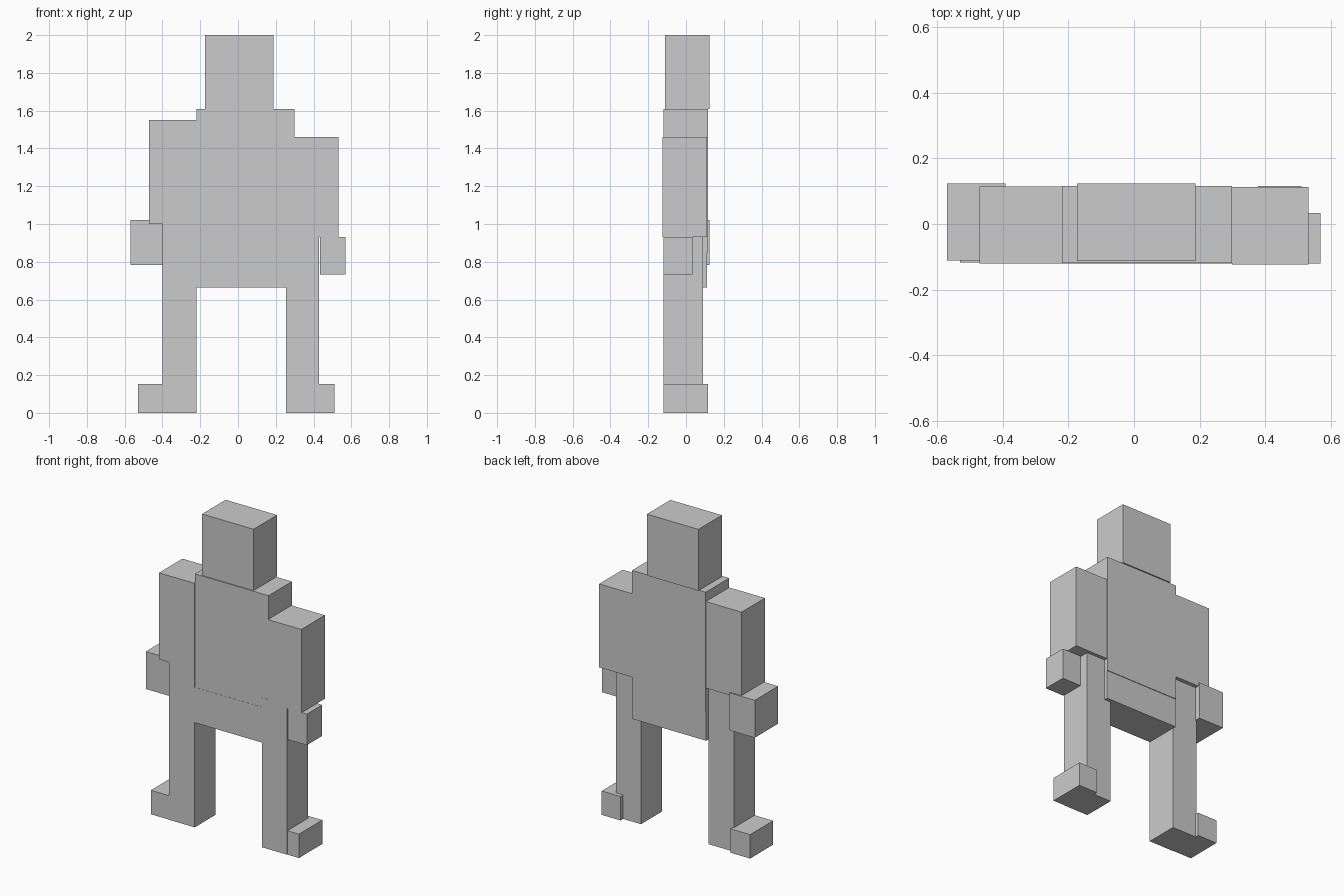
import bpy
import bmesh
from mathutils import Vector

if "Cube" in bpy.data.objects:
    bpy.data.objects.remove(bpy.data.objects["Cube"])


def box(name, x, y, z):
    """Axis-aligned block from (min, max) ranges."""
    bm = bmesh.new()
    bmesh.ops.create_cube(bm, size=1)
    lo, hi = Vector((x[0], y[0], z[0])), Vector((x[1], y[1], z[1]))
    for v in bm.verts:
        v.co = [lo[i] + (v.co[i] + 0.5) * (hi[i] - lo[i]) for i in range(3)]
    mesh = bpy.data.meshes.new(name)
    bm.to_mesh(mesh)
    bm.free()
    bpy.context.collection.objects.link(bpy.data.objects.new(name, mesh))


# Head and body
box("head", (-0.174, 0.188), (-0.112, 0.124), (1.61, 2.0))
box("torso", (-0.22, 0.298), (-0.119, 0.116), (0.85, 1.61))
box("pelvis", (-0.22, 0.298), (-0.12, 0.112), (0.665, 0.89))

# Arms and hands
box("left_arm", (-0.471, -0.22), (-0.12, 0.115), (1.0, 1.55))
box("right_arm", (0.298, 0.532), (-0.124, 0.112), (0.93, 1.46))
box("left_hand", (-0.57, -0.392), (-0.111, 0.124), (0.782, 1.02))
box("right_hand", (0.434, 0.568), (-0.12, 0.034), (0.733, 0.93))

# Legs and feet
box("left_leg", (-0.40, -0.22), (-0.12, 0.09), (0.0, 1.0))
box("right_leg", (0.253, 0.43), (-0.12, 0.09), (0.0, 0.95))
box("left_foot", (-0.53, -0.392), (-0.118, 0.113), (0.0, 0.152))
box("right_foot", (0.378, 0.511), (-0.118, 0.116), (0.0, 0.152))
